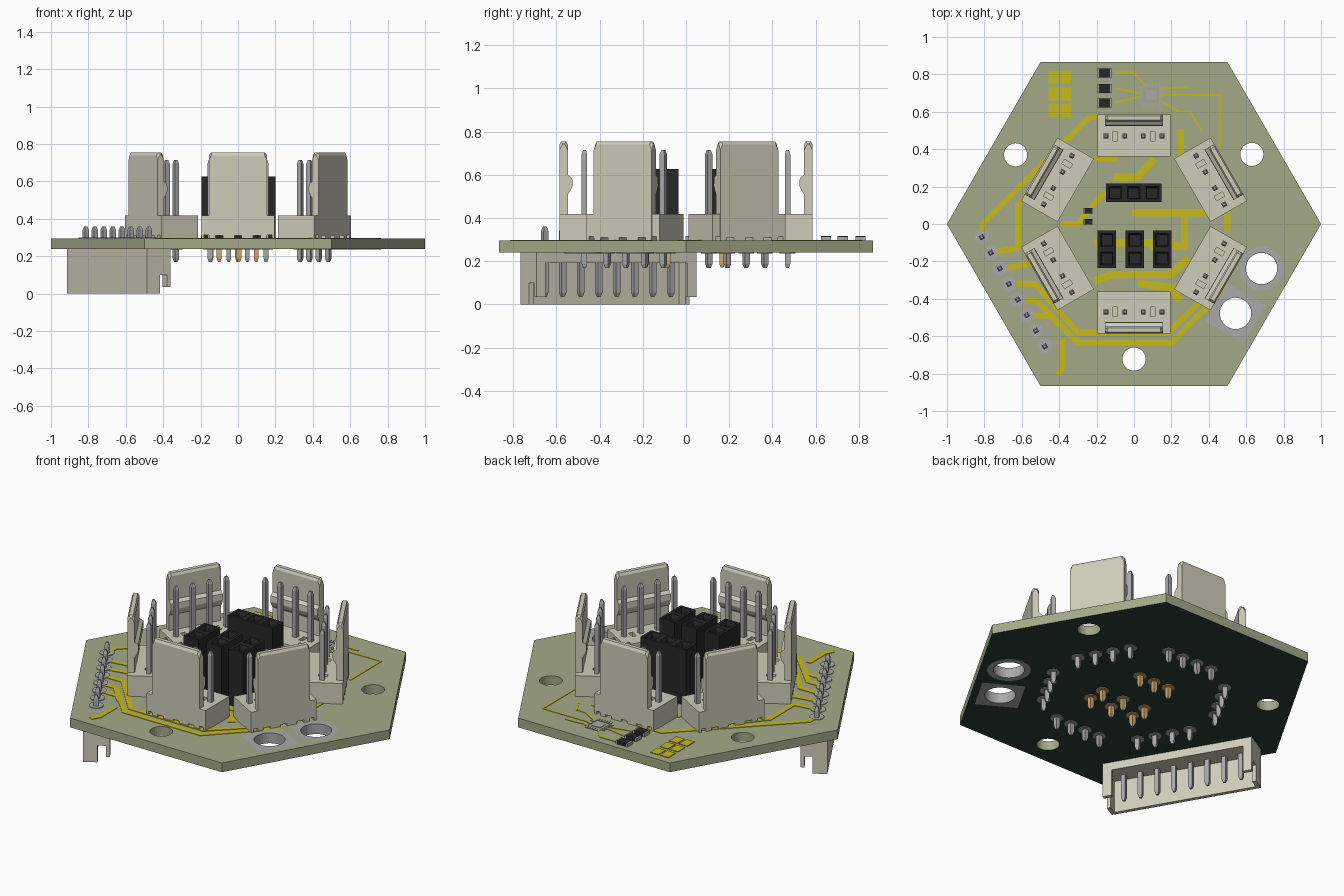
import bpy, bmesh
from math import cos, sin, pi, radians
from mathutils import Matrix, Vector

if "Cube" in bpy.data.objects:
    bpy.data.objects.remove(bpy.data.objects["Cube"])

def mat(name, c):
    m = bpy.data.materials.new(name)
    m.diffuse_color = (*c, 1)
    m.use_nodes = True
    m.node_tree.nodes["Principled BSDF"].inputs["Base Color"].default_value = m.diffuse_color
    return m

OLIVE = mat("olive", (.37, .40, .25)); GREEN = mat("dark_green", (.02, .05, .035))
CREAM = mat("cream", (.62, .61, .49)); BLACK = mat("black", (.02, .02, .02))
METAL = mat("metal", (.4, .4, .41)); GOLD = mat("gold", (.65, .4, .16))
YELLOW = mat("yellow", (.58, .50, .01))
TOP, BOT = .295, .24

def make(name, bm, m, matrix=None):
    bmesh.ops.recalc_face_normals(bm, faces=bm.faces)
    me = bpy.data.meshes.new(name)
    bm.to_mesh(me)
    bm.free()
    me.materials.append(m)
    ob = bpy.data.objects.new(name, me)
    if matrix:
        ob.matrix_world = matrix
    bpy.context.collection.objects.link(ob)
    return ob

def box(bm, x0, x1, y0, y1, z0, z1):
    M = Matrix.Translation(((x0+x1)/2, (y0+y1)/2, (z0+z1)/2)) @ Matrix.Diagonal((x1-x0, y1-y0, z1-z0, 1))
    return bmesh.ops.create_cube(bm, size=1, matrix=M)["verts"]

def cone(bm, x, y, z0, z1, r0, r1, n):
    M = Matrix.Translation((x, y, (z0+z1)/2)) @ Matrix.Rotation(pi/4, 4, 'Z')
    bmesh.ops.create_cone(bm, cap_ends=True, segments=n, radius1=r0, radius2=r1, depth=z1-z0, matrix=M)

def pin(bm, x, y, z0, z1, r=.018, t=.02):
    # square pin with tapered ends, one closed shell
    rings = []
    for z, s in ((z0, .5), (z0+t, 1), (z1-t, 1), (z1, .5)):
        rings.append([bm.verts.new((x+r*s*cos(pi/4+i*pi/2), y+r*s*sin(pi/4+i*pi/2), z)) for i in range(4)])
    bm.faces.new(rings[0]); bm.faces.new(rings[-1])
    for a, b in zip(rings, rings[1:]):
        for i in range(4):
            bm.faces.new((a[i], a[(i+1) % 4], b[(i+1) % 4], b[i]))

def prism(bm, pts, vec):
    f = bm.faces.new([bm.verts.new(p) for p in pts])
    r = bmesh.ops.extrude_face_region(bm, geom=[f], use_keep_orig=True)
    bmesh.ops.translate(bm, vec=vec, verts=[v for v in r["geom"] if isinstance(v, bmesh.types.BMVert)])

def cut(ob, cutter):
    md = ob.modifiers.new("cut", 'BOOLEAN')
    md.operation, md.solver, md.object = 'DIFFERENCE', 'EXACT', cutter
    bpy.context.view_layer.update()
    ev = ob.evaluated_get(bpy.context.evaluated_depsgraph_get())
    me = bpy.data.meshes.new_from_object(ev)
    ob.modifiers.clear()
    ob.data = me
    bpy.data.objects.remove(cutter)

# Hexagonal board with drilled holes
bm = bmesh.new()
prism(bm, [(cos(i*pi/3), sin(i*pi/3), BOT) for i in range(6)], (0, 0, TOP-BOT))
board = make("board", bm, OLIVE)
board.data.materials.append(GREEN)
for p in board.data.polygons:
    p.material_index = 1 if p.normal.z < -.5 else 0
bm = bmesh.new()
for x, y, r in ((-.633, .37, .062), (.63, .372, .062), (0, -.722, .062), (.682, -.238, .086), (.543, -.478, .086)):
    cone(bm, x, y, .1, .4, r, r, 32)
cut(board, make("hole_cutter", bm, OLIVE))

# Plated power pads: one round, one square
def plated(name, x, y, square):
    bm = bmesh.new()
    n, loops = 32, []
    for outer, z in ((0, BOT-.003), (0, TOP+.003), (1, TOP+.003), (1, BOT-.003)):
        ring = []
        for i in range(n):
            a = 2*pi*i/n
            r = .084 if not outer else (.118/max(abs(cos(a)), abs(sin(a))) if square else .118)
            ring.append(bm.verts.new((r*cos(a), r*sin(a), z)))
        loops.append(ring)
    for k in (0, 1, 3):
        a, b = loops[k], loops[(k+1) % 4]
        for i in range(n):
            bm.faces.new((a[i], a[(i+1) % n], b[(i+1) % n], b[i]))
    make(name, bm, METAL, Matrix.Translation((x, y, 0)) @ Matrix.Rotation(radians(-30), 4, 'Z'))
plated("round_power_pad", .682, -.238, False)
plated("square_power_pad", .543, -.478, True)

# Six four-pin connectors: base with slots, latch wall, pins, solder pads
bm = bmesh.new()
box(bm, -.195, .195, -.11, .115, TOP, .418)
base = make("connector_base", bm, CREAM)
bm = bmesh.new()
for x, w in ((-.167, .014), (-.1, .02), (0, .02), (.1, .02), (.167, .014)):
    box(bm, x-w, x+w, -.2, .2, TOP-.02, TOP+.02)
for x in (-.1, .1):
    box(bm, x-.013, x+.013, -.025, .025, .345, .5)
cut(base, make("base_cutter", bm, CREAM))

bm = bmesh.new()
prof = [(.116, .31), (.116, .74), (.108, .755), (.085, .755), (.077, .74), (.077, .6), (.057, .585),
        (.055, .55), (.066, .525), (.077, .51), (.077, .4), (.077, .31)]
prism(bm, [(-.155, y, z) for y, z in prof], (.31, 0, 0))
tops = [e for e in bm.edges if all(v.co.z > .73 for v in e.verts) and
        abs(e.verts[0].co.x-e.verts[1].co.x) < .01]
bmesh.ops.bevel(bm, geom=tops, offset=.012, segments=1, affect='EDGES')
wall = make("connector_latch_wall", bm, CREAM)

bm = bmesh.new()
for i in range(4):
    pin(bm, -.15+.1*i, 0, .168, .715)
pins = make("connector_pins", bm, METAL)
bm = bmesh.new()
for i in range(4):
    cone(bm, -.15+.1*i, 0, BOT-.004, BOT, .036, .036, 16)
pads = make("connector_solder_pads", bm, METAL)
for src in (base, wall, pins, pads):
    for k in range(6):
        ob = src if k == 0 else src.copy()
        if k:
            bpy.context.collection.objects.link(ob)
        ob.matrix_world = Matrix.Rotation(k*pi/3, 4, 'Z') @ Matrix.Translation((0, .47, 0))

# Black socket headers with recessed square openings and gold tails
def header(name, cells):
    bm, tails = bmesh.new(), bmesh.new()
    for x, y in cells:
        vs = box(bm, x-.0495, x+.0495, y-.05, y+.05, TOP, .627)
        f = [f for f in {f for v in vs for f in v.link_faces} if all(v.co.z > .6 for v in f.verts)]
        bmesh.ops.inset_individual(bm, faces=f, thickness=.022)
        bmesh.ops.inset_individual(bm, faces=f, thickness=.01, depth=-.02)
        bmesh.ops.inset_individual(bm, faces=f, thickness=.001, depth=-.12)
        pin(tails, x, y, .17, TOP+.01)
        cone(tails, x, y, BOT-.004, BOT, .036, .036, 16)
    make(name, bm, BLACK)
    make(name+"_tails", tails, GOLD)
header("row_header", [(x-.002, .167) for x in (-.099, 0, .099)])
for i, x in enumerate((-.145, .005, .15)):
    header(f"pair_header_{i+1}", [(x, -.085), (x, -.185)])

# Eight-pin shrouded connector hanging below the lower left edge
R = Matrix.Rotation(radians(-60), 4, 'Z')
u0, u1, v0, v1, t = -.437, .42, -.804, -.658, .022
bm = bmesh.new()
box(bm, u0, u1, v0, v1, .192, BOT)
box(bm, u0, u1, v0, v0+t, 0, .192)
for a, b, c, d in ((u0, u0+t, u0, u0+.05), (u1-t, u1, u1-.05, u1)):
    box(bm, a, b, v0+t, -.725, 0, .192)
    box(bm, a, b, -.725, v1-t, .1, .192)
    box(bm, c, d, v1-t, v1, .035, .192)
make("lower_shroud", bm, CREAM, R)
bm, pd = bmesh.new(), bmesh.new()
for i in range(8):
    u = -.009+(i-3.5)*.0963
    pin(bm, u, -.74, .035, .36)
    cone(pd, u, -.74, TOP, TOP+.004, .04, .04, 20)
make("lower_connector_pins", bm, METAL, R)
make("lower_connector_pads", pd, METAL, R)

# Copper traces
bm = bmesh.new()
def trace(pts, w=.03):
    for p, q in zip(pts, pts[1:]):
        p, q = Vector((*p, TOP)), Vector((*q, TOP))
        d = (q-p).normalized()*w/2
        n = Vector((-d.y, d.x, 0))
        prism(bm, [p-d*.6-n, q+d*.6-n, q+d*.6+n, p-d*.6+n], (0, 0, .003))
for pts in ([(-.81, -.06), (-.81, 0), (-.24, .57), (-.1, .57)],
            [(-.76, -.15), (-.62, -.13), (-.62, .1), (-.5, .24)],
            [(-.71, -.24), (-.55, -.21)],
            [(-.67, -.32), (-.53, -.32), (-.3, -.58), (.18, -.58), (.4, -.37)],
            [(-.62, -.41), (-.52, -.41), (-.3, -.635), (.2, -.635), (.5, -.33)],
            [(-.57, -.49), (-.45, -.49), (-.41, -.53)],
            [(-.4, -.8), (-.38, -.76), (-.38, -.62)],
            [(-.38, 0), (-.3, 0), (-.17, .16), (-.1, .16)], [(-.2, .35), (-.1, .35)],
            [(.25, .5), (.25, .36), (.3, .3)], [(.5, .1), (.5, -.03)]):
    trace(pts)
for pts in ([(-.1, .25), (.02, .25), (.1, .34)], [(0, .06), (.42, .06)], [(.27, .06), (.27, -.12), (.1, -.12)],
            [(-.2, -.3), (-.12, -.27), (.2, -.27), (.28, -.19)], [(-.2, -.1), (.2, -.1)], [(.03, -.32), (.2, -.34), (.24, -.4)]):
    trace(pts, .04)
for pts in ([(-.1, .81), (0, .81), (.06, .74)], [(-.1, .725), (.03, .7)], [(-.1, .65), (.03, .68)],
            [(.14, .72), (.22, .73), (.28, .73)], [(.14, .69), (.46, .69), (.46, .4)], [(.14, .66), (.24, .6), (.3, .6), (.36, .5)]):
    trace(pts, .01)
for y in (.785, .695, .607):
    for x in (-.43, -.365):
        box(bm, x-.027, x+.027, y-.034, y+.034, TOP, TOP+.004)
make("copper_traces", bm, YELLOW)

# Small surface-mount parts and chip footprint
body, ends = bmesh.new(), bmesh.new()
for x, y, w, h in ((-.158, .808, .04, .024), (-.158, .725, .04, .024), (-.158, .648, .04, .024),
                   (-.245, .07, .026, .015), (-.245, .012, .026, .015)):
    box(body, x-w*.75, x+w*.75, y-h, y+h, TOP, TOP+.021)
    for s in (-1, 1):
        box(ends, x+s*w*.87-w*.13, x+s*w*.87+w*.13, y-h, y+h, TOP, TOP+.019)
make("resistor_bodies", body, BLACK)
for i in range(6):
    o = -.04+.016*i
    for s in (-1, 1):
        box(ends, .092+s*.055-.012, .092+s*.055+.012, .69+o-.005, .69+o+.005, TOP, TOP+.003)
        box(ends, .092+o-.005, .092+o+.005, .69+s*.055-.012, .69+s*.055+.012, TOP, TOP+.003)
box(ends, .065, .119, .663, .717, TOP, TOP+.003)
make("resistor_ends_and_chip_pads", ends, METAL)
